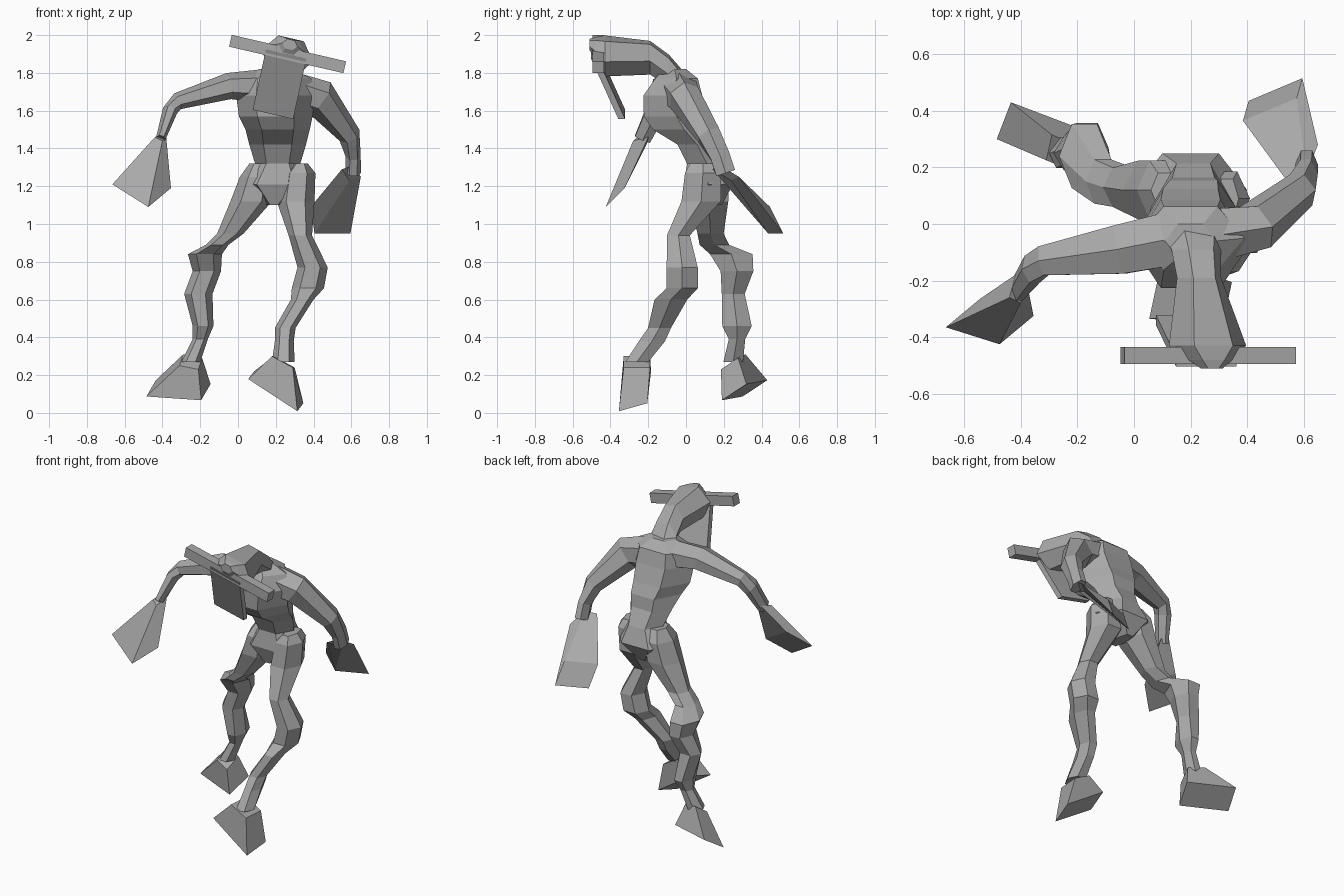
import bpy
import bmesh
from math import cos, sin, pi
from mathutils import Vector

default_cube = bpy.data.objects.get("Cube")
if default_cube:
    bpy.data.objects.remove(default_cube, do_unlink=True)

# Single plain colour
grey = bpy.data.materials.new("stone_grey")
grey.use_nodes = True
grey.diffuse_color = (0.4, 0.4, 0.4, 1)
shader = next(n for n in grey.node_tree.nodes if n.type == 'BSDF_PRINCIPLED')
shader.inputs["Base Color"].default_value = grey.diffuse_color

X, Y = Vector((1, 0, 0)), Vector((0, 1, 0))


def cm(*values):
    """Vector from hundredths of a unit."""
    return Vector(values) / 100


def ring(centre, u, v, sides=6):
    """Polygon of points around a centre, spanned by the half axes u and v."""
    angles = [2 * pi * i / sides for i in range(sides)]
    return [centre + u * cos(a) + v * sin(a) for a in angles]


def quad(centre, u, v):
    """Four corners of a parallelogram with half edges u and v."""
    return [centre - u - v, centre + u - v, centre + u + v, centre - u + v]


def loft(name, rings):
    """Skin a closed, flat-shaded tube through rings of equal point count."""
    bm = bmesh.new()
    loops = [[bm.verts.new(p) for p in points] for points in rings]
    count = len(loops[0])
    for low, high in zip(loops, loops[1:]):
        for i in range(count):
            j = (i + 1) % count
            bm.faces.new((low[i], low[j], high[j], high[i]))
    bm.faces.new(loops[0][::-1])
    bm.faces.new(loops[-1])
    bmesh.ops.recalc_face_normals(bm, faces=bm.faces[:])
    mesh = bpy.data.meshes.new(name)
    bm.to_mesh(mesh)
    bm.free()
    mesh.materials.append(grey)
    part = bpy.data.objects.new(name, mesh)
    bpy.context.collection.objects.link(part)


def stack(name, sections, u_axis, v_axis):
    """Loft sections (x, y, z, half width, half depth) lying in a fixed plane."""
    loft(name, [ring(cm(x, y, z), u_axis * a / 100, v_axis * b / 100)
                for x, y, z, a, b in sections])


def limb(name, sections):
    """Loft sections square to the path that their centres make."""
    centres = [cm(*s[:3]) for s in sections]
    rings = []
    for i, (centre, section) in enumerate(zip(centres, sections)):
        ahead = centres[min(i + 1, len(centres) - 1)]
        behind = centres[max(i - 1, 0)]
        along = (ahead - behind).normalized()
        u = Y.cross(along).normalized()
        v = along.cross(u)
        rings.append(ring(centre, u * section[3] / 100, v * section[4] / 100))
    loft(name, rings)


def flare(name, root, end):
    """Club-shaped hand or foot; each end is a centre and two half edges."""
    loft(name, [quad(*root), quad(*end)])


# Torso, from the crotch up to the hunched shoulders
stack("torso", [
    (19, 11, 110, 4, 9),
    (20, 12, 121, 20, 15),
    (21, 11, 132, 12, 12),
    (21, 6, 142, 15, 12),
    (21, -1, 150, 17, 19),
    (20, -5, 157, 19.5, 20),
    (20, -7, 168, 21, 18),
    (20, -5, 177, 19, 13),
    (20, -6, 182, 9, 7),
], X, Y)

# Head, rolled to one side, stretching forward from the neck
roll_x = Vector((1, 0, -0.23)).normalized()
roll_z = roll_x.cross(Y)
stack("neck_and_head", [
    (21, 2, 168, 12, 9),
    (22, -9, 181, 9, 9),
    (23, -19, 188, 8, 9.5),
    (26, -43, 189, 14, 11),
    (27, -48, 193, 8, 6),
    (27.5, -51, 195, 4, 3),
], roll_x, roll_z)

# Bar-shaped ears in one straight line through the brow
loft("ears", [quad(cm(x, -46.5, z), Y * 0.03, roll_z * 0.032)
              for x, z in ((-4, 197), (56.5, 183))])

# Long face plate hanging from the brow and sloping back
loft("face_plate", [quad(cm(x, y, z), roll_x * 0.11, Y * 0.018)
                    for x, y, z in ((25.5, -48.5, 190), (18.5, -34, 158))])

# Arms
limb("right_arm", [
    (14, -5, 173, 9, 11),
    (-5, -9, 173, 7, 10),
    (-32, -13, 165, 4.5, 6),
    (-36, -16, 160, 4, 6),
    (-41, -23, 145, 2.5, 5),
])
limb("left_arm", [
    (27, -4, 171, 10, 11),
    (43, -1, 167, 10, 9),
    (59, 12, 147, 6, 7),
    (61, 18, 136, 4, 6),
    (61, 21, 127, 4, 6),
])

# Hands
flare("right_hand",
      (cm(-41, -23, 146), cm(-2, 1, 1), cm(1, 4, 1)),
      (cm(-51, -34.5, 120), cm(-9.5, 3, 6), cm(6, 5, 5)))
flare("left_hand",
      (cm(60, 21, 127), cm(3, 2, 1), cm(-2, -5, 3)),
      (cm(49, 44, 102), cm(9.5, 4, 0), cm(-1, -3.5, 7)))

# Legs, striding: the right one behind, the left one in front
stack("right_leg", [
    (11, 12, 132, 5, 7),
    (10, 12, 125, 9, 12),
    (7, 12, 112, 11, 12),
    (-4, 13, 95, 7, 8),
    (-11, 15, 89, 6, 9),
    (-17.5, 24, 84, 9, 13),
    (-16.5, 27, 75, 7.5, 10),
    (-21, 25, 63, 7.5, 7),
    (-18.5, 27, 46, 5.5, 9),
    (-20, 27, 39, 4, 5),
    (-25, 25, 27, 5, 6),
], X, Y)
stack("left_leg", [
    (33, 9, 132, 4, 8),
    (32, 9, 127, 9, 11),
    (30.5, 8, 112, 10, 12),
    (33, -4, 94, 6.2, 7),
    (39.5, -2, 77, 8, 9.5),
    (37, -2, 66, 8.5, 9.5),
    (34, -8, 60, 6, 10),
    (25, -14, 45, 5.5, 7),
    (24.5, -18, 38, 5, 8),
    (24, -26, 27, 6, 7),
], X, Y)

# Feet
flare("right_foot",
      (cm(-25, 25, 27), cm(5, -2, -1), cm(1, 4.5, 3)),
      (cm(-31.5, 31, 12), cm(14.5, -5.5, -1), cm(2.5, 6.5, 4.3)))
flare("left_foot",
      (cm(24, -26, 27), cm(5.5, 0, -3), cm(0.5, 7, 0)),
      (cm(20, -27, 11.5), cm(13, -1, -8.5), cm(1.6, 7.5, 2.1)))
